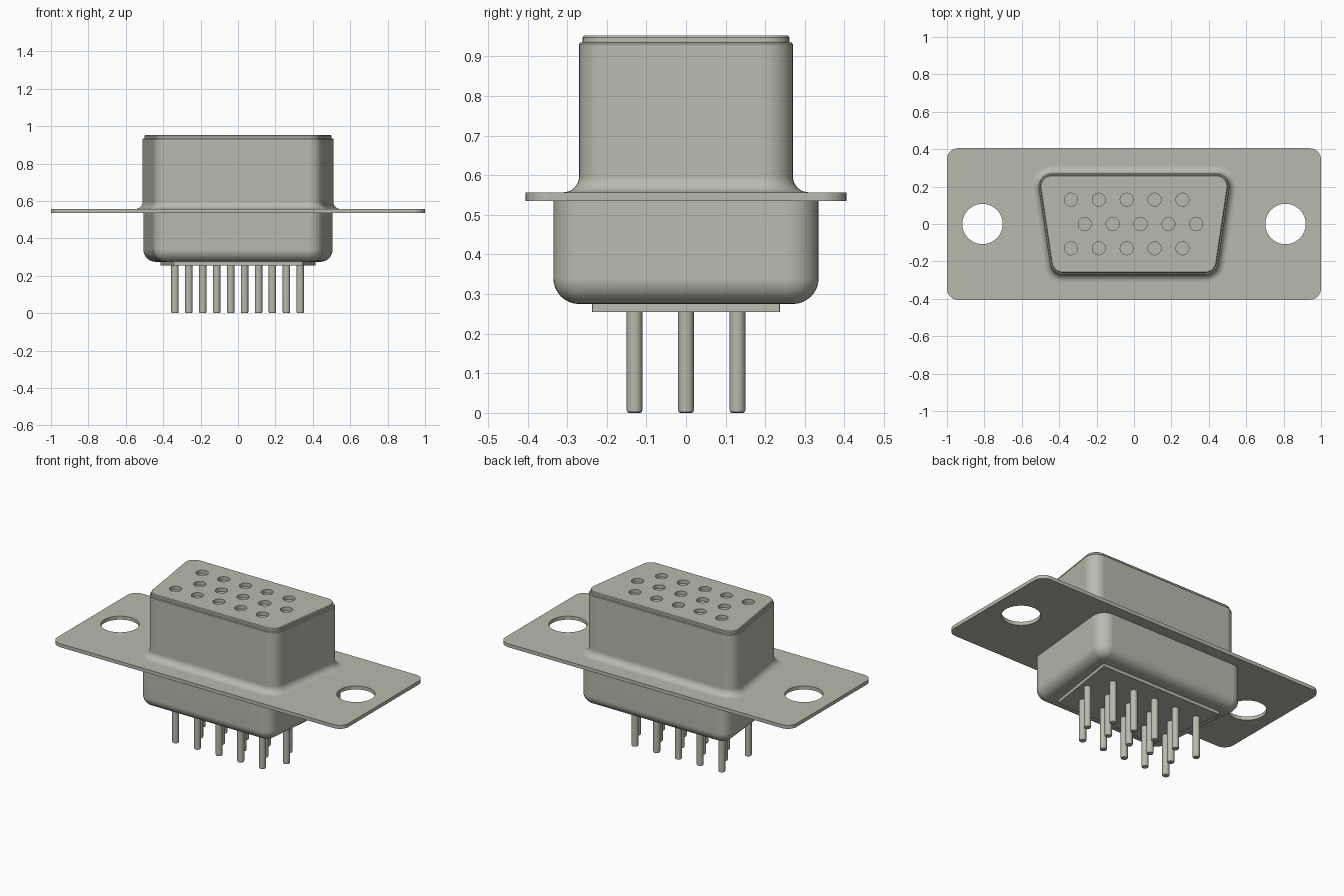
import bpy, bmesh, math

if "Cube" in bpy.data.objects:
    bpy.data.objects.remove(bpy.data.objects["Cube"], do_unlink=True)

# One warm grey metal
metal = bpy.data.materials.new("warm grey metal")
metal.use_nodes = True
COLOUR = (0.49, 0.485, 0.42, 1)
metal.diffuse_color = COLOUR
metal.node_tree.nodes["Principled BSDF"].inputs["Base Color"].default_value = COLOUR


def finish(bm, name):
    bmesh.ops.recalc_face_normals(bm, faces=bm.faces)
    mesh = bpy.data.meshes.new(name)
    bm.to_mesh(mesh)
    bm.free()
    ob = bpy.data.objects.new(name, mesh)
    bpy.context.collection.objects.link(ob)
    mesh.materials.append(metal)
    return ob


def activate(ob):
    bpy.ops.object.select_all(action='DESELECT')
    ob.select_set(True)
    bpy.context.view_layer.objects.active = ob


def smooth(ob):
    activate(ob)
    bpy.ops.object.shade_smooth_by_angle(angle=math.radians(30))
    ob.modifiers.new("clean_normals", 'WEIGHTED_NORMAL').keep_sharp = True


def outline(back, front, depth, radius, offset=0.0, steps=8):
    """Rounded trapezoid, wide towards +y, grown outwards by offset."""
    slant = math.atan2(back - front, 2 * depth)
    r = radius

    def wall(y):  # x of the slanted side, moved in by the corner radius
        return (back + front) / 2 + y * math.tan(slant) - r / math.cos(slant)
    yc = depth - r
    right = []
    for y, a0, a1 in ((-yc, -math.pi / 2, -slant), (yc, -slant, math.pi / 2)):
        for i in range(steps + 1):
            a = a0 + (a1 - a0) * i / steps
            right.append((wall(y) + (r + offset) * math.cos(a),
                          y + (r + offset) * math.sin(a)))
    return right + [(-x, y) for x, y in reversed(right)]


def loft(bm, rings):
    """Skin a list of (points, z) sections and cap both ends."""
    loops = [[bm.verts.new((x, y, z)) for x, y in pts] for pts, z in rings]
    n = len(loops[0])
    for a, b in zip(loops, loops[1:]):
        for i in range(n):
            j = (i + 1) % n
            bm.faces.new((a[i], a[j], b[j], b[i]))
    bm.faces.new(loops[0][::-1])
    bm.faces.new(loops[-1])


def circle(cx, cy, r, n):
    return [(cx + r * math.cos(2 * math.pi * i / n),
             cy + r * math.sin(2 * math.pi * i / n)) for i in range(n)]


def cut(ob, circles, z0, z1, n):
    """Bore round holes through z0..z1."""
    bm = bmesh.new()
    for cx, cy, r in circles:
        ring = circle(cx, cy, r, n)
        loft(bm, [(ring, z0), (ring, z1)])
    cutter = finish(bm, "hole_cutter")
    cutter.hide_render = True
    mod = ob.modifiers.new("holes", 'BOOLEAN')
    mod.operation, mod.solver, mod.object = 'DIFFERENCE', 'EXACT', cutter
    activate(ob)
    bpy.ops.object.modifier_apply(modifier=mod.name)
    bpy.data.objects.remove(cutter, do_unlink=True)


# Contact grid: three rows, the middle one shifted half a pitch
contacts = [(-0.337 + 0.149 * i + (0.074 if row == 0 else 0), row * 0.13)
            for row in (-1, 0, 1) for i in range(5)]

# Mounting flange with two screw holes
bm = bmesh.new()
plate = outline(1.0, 1.0, 0.405, 0.06)
loft(bm, [(plate, 0.535), (plate, 0.557)])
flange = finish(bm, "mounting_flange")
cut(flange, [(-0.81, 0, 0.108), (0.81, 0, 0.108)], 0.5, 0.6, 48)
smooth(flange)

# Upper shell, flared into the flange
UP = (0.521, 0.441, 0.27, 0.07)
bm = bmesh.new()
rings = [(outline(*UP, 0.04), 0.55)]
for i in range(9):
    a = math.pi / 2 * i / 8
    rings.append((outline(*UP, 0.04 * (1 - math.sin(a))), 0.557 + 0.04 * (1 - math.cos(a))))
rings += [(outline(*UP), 0.931), (outline(*UP, -0.003), 0.935), (outline(*UP, -0.012), 0.935)]
loft(bm, rings)
smooth(finish(bm, "upper_shell"))

# Socket insert with shallow contact holes
bm = bmesh.new()
loft(bm, [(outline(*UP, -0.009), 0.90), (outline(*UP, -0.009), 0.948),
          (outline(*UP, -0.013), 0.953)])
insert = finish(bm, "socket_insert")
cut(insert, [(x, y, 0.035) for x, y in contacts], 0.931, 1.0, 24)
# Matching bores so the shell cap stays below the hole floors
cut(bpy.data.objects["upper_shell"], [(x, y, 0.037) for x, y in contacts], 0.92, 1.0, 24)
smooth(insert)

# Lower shell with a rounded bottom edge
LOW = (0.514, 0.448, 0.335, 0.075)
bm = bmesh.new()
rings = []
for i in range(9):
    a = math.pi / 2 * i / 8
    rings.append((outline(*LOW, -0.065 * (1 - math.sin(a))), 0.275 + 0.065 * (1 - math.cos(a))))
rings.append((outline(*LOW), 0.54))
loft(bm, rings)
smooth(finish(bm, "lower_shell"))

# Thin pin plate under the shell
bm = bmesh.new()
base = outline(0.415, 0.345, 0.237, 0.004, steps=2)
loft(bm, [(base, 0.255), (base, 0.28)])
smooth(finish(bm, "pin_plate"))

# Fifteen contact pins with chamfered tips
bm = bmesh.new()
for x, y in contacts:
    loft(bm, [(circle(x, y, 0.014, 20), 0.0), (circle(x, y, 0.018, 20), 0.002),
              (circle(x, y, 0.02, 20), 0.007), (circle(x, y, 0.02, 20), 0.265)])
smooth(finish(bm, "contact_pins"))
